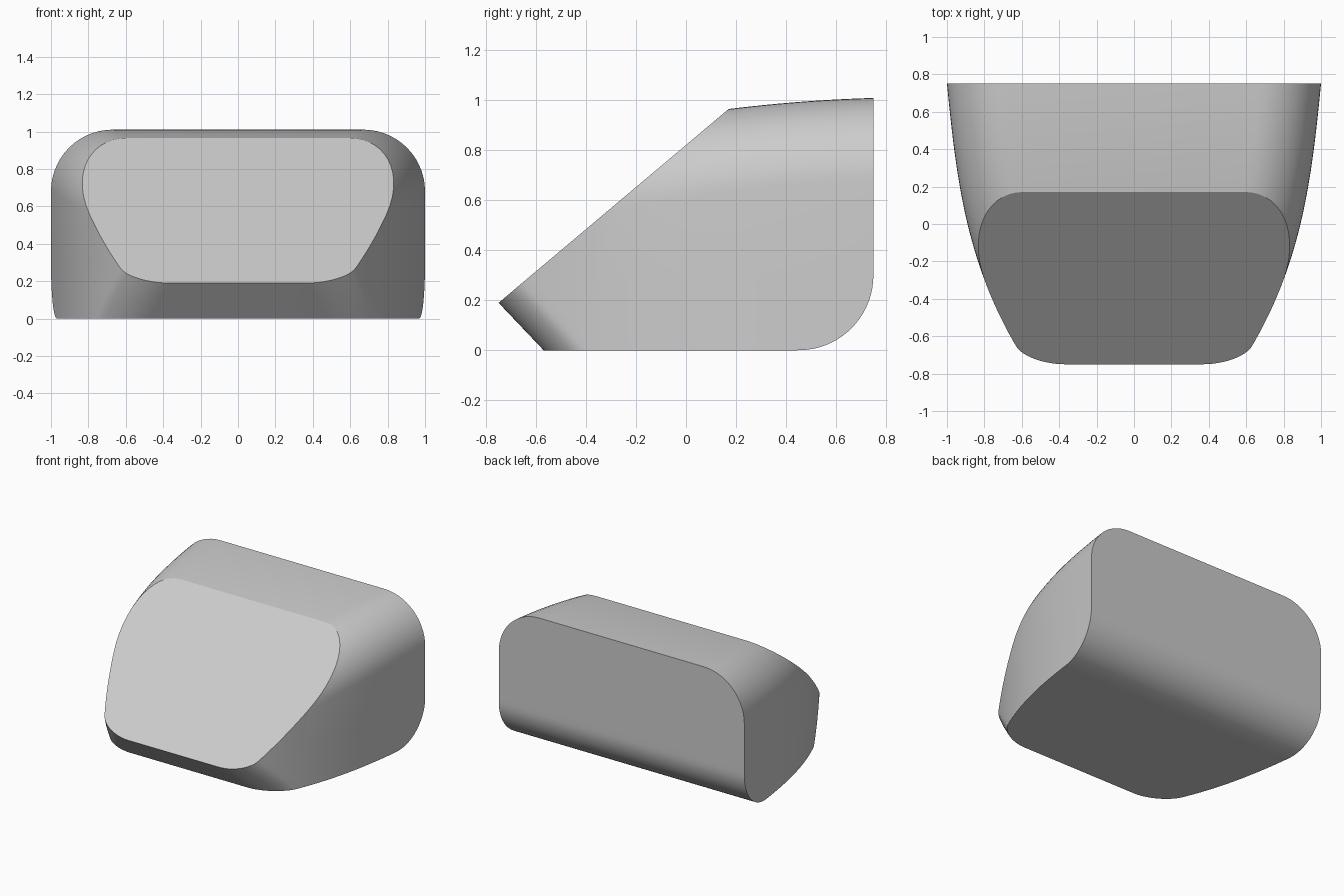
import bpy, bmesh, math
from mathutils import Vector

cube = bpy.data.objects.get("Cube")
if cube:
    bpy.data.objects.remove(cube, do_unlink=True)

BACK = 0.75          # rear plane
ROUND = 0.33         # upper side edge radius
REAR_R = 0.3         # rear lower edge radius
CORNER_D, CORNER_W = 0.17, 0.2   # front corner rounding: depth and width


def half_width(y):
    t = BACK - y
    return 1 - 0.1 * t - 0.083 * t ** 3


def top_height(y):
    t = BACK - y
    return 1.01 - 0.03 * t - 0.08 * t * t


def bottom_height(y):
    d = min(max(0, y - (BACK - REAR_R)), REAR_R)
    return REAR_R - math.sqrt(REAR_R ** 2 - d * d)


def front_y(z):
    # undercut front plane, leaning forward as it rises
    return -0.75 + (0.19 - min(z, 0.3)) * 0.95


# Stations along the depth: (distance from front, width reduction) or base y
start = front_y(1) + CORNER_D
stations = []
for i in range(12):
    a = math.pi / 2 * i / 12
    stations.append((True, CORNER_D * (1 - math.cos(a)), CORNER_W * (1 - math.sin(a))))
straight_end = BACK - REAR_R
for i in range(24):
    stations.append((False, i / 24 * (straight_end - start) / (BACK - start), 0))
for i in range(17):
    y = straight_end + REAR_R * math.sin(math.pi / 2 * i / 16)
    stations.append((False, (y - start) / (BACK - start), 0))


def half_section(station):
    in_corner, s, shrink = station

    def depth(z):
        y0 = front_y(z)
        return y0 + s if in_corner else y0 + CORNER_D + s * (BACK - y0 - CORNER_D)

    y_top = depth(1)
    top = top_height(y_top)
    shoulder = top - ROUND
    pts = []
    # upright side
    for z in [0.06 * k for k in range(6)] + [shoulder]:
        y = depth(z)
        low = bottom_height(y)
        pts.append((half_width(y) - shrink, y, low + (shoulder - low) * z / shoulder))
    # rounded upper edge
    w = half_width(y_top) - shrink
    for k in range(1, 15):
        a = math.pi / 2 * k / 14
        pts.append((w - ROUND * (1 - math.cos(a)), y_top, shoulder + ROUND * math.sin(a)))
    return pts


bm = bmesh.new()
rings = []
for st in stations:
    pts = half_section(st)
    right = [bm.verts.new((-x, y, z)) for x, y, z in pts]
    left = [bm.verts.new(p) for p in pts]
    rings.append((right, left))
count = len(rings[0][0])

# Skin between neighbouring sections
for (r0, l0), (r1, l1) in zip(rings, rings[1:]):
    loop0, loop1 = r0 + l0[::-1], r1 + l1[::-1]
    n = len(loop0)
    for k in range(n):
        m = (k + 1) % n
        bm.faces.new((loop0[k], loop0[m], loop1[m], loop1[k]))

# Front and rear end faces
right, left = rings[0]
for k in range(count - 1):
    bm.faces.new((right[k], left[k], left[k + 1], right[k + 1]))
right, left = rings[-1]
bm.faces.new(right + left[::-1])

# Slice off the sloping front face and close it
cut = bmesh.ops.bisect_plane(
    bm, geom=bm.verts[:] + bm.edges[:] + bm.faces[:], dist=1e-5,
    plane_co=Vector((0, -0.75, 0.19)), plane_no=Vector((0, -0.775, 0.92)).normalized(),
    clear_outer=True)
rim = [e for e in bm.edges if e.is_boundary]
bmesh.ops.holes_fill(bm, edges=rim, sides=0)
bmesh.ops.recalc_face_normals(bm, faces=bm.faces[:])

mesh = bpy.data.meshes.new("body")
bm.to_mesh(mesh)
bm.free()
body = bpy.data.objects.new("body", mesh)
bpy.context.collection.objects.link(body)

# Plain grey finish
grey = bpy.data.materials.new("light_grey")
grey.use_nodes = True
colour = (0.6, 0.6, 0.6, 1)
grey.diffuse_color = colour
grey.node_tree.nodes["Principled BSDF"].inputs["Base Color"].default_value = colour
mesh.materials.append(grey)

bpy.ops.object.select_all(action="DESELECT")
body.select_set(True)
bpy.context.view_layer.objects.active = body
bpy.ops.object.shade_smooth_by_angle(angle=math.radians(25))
